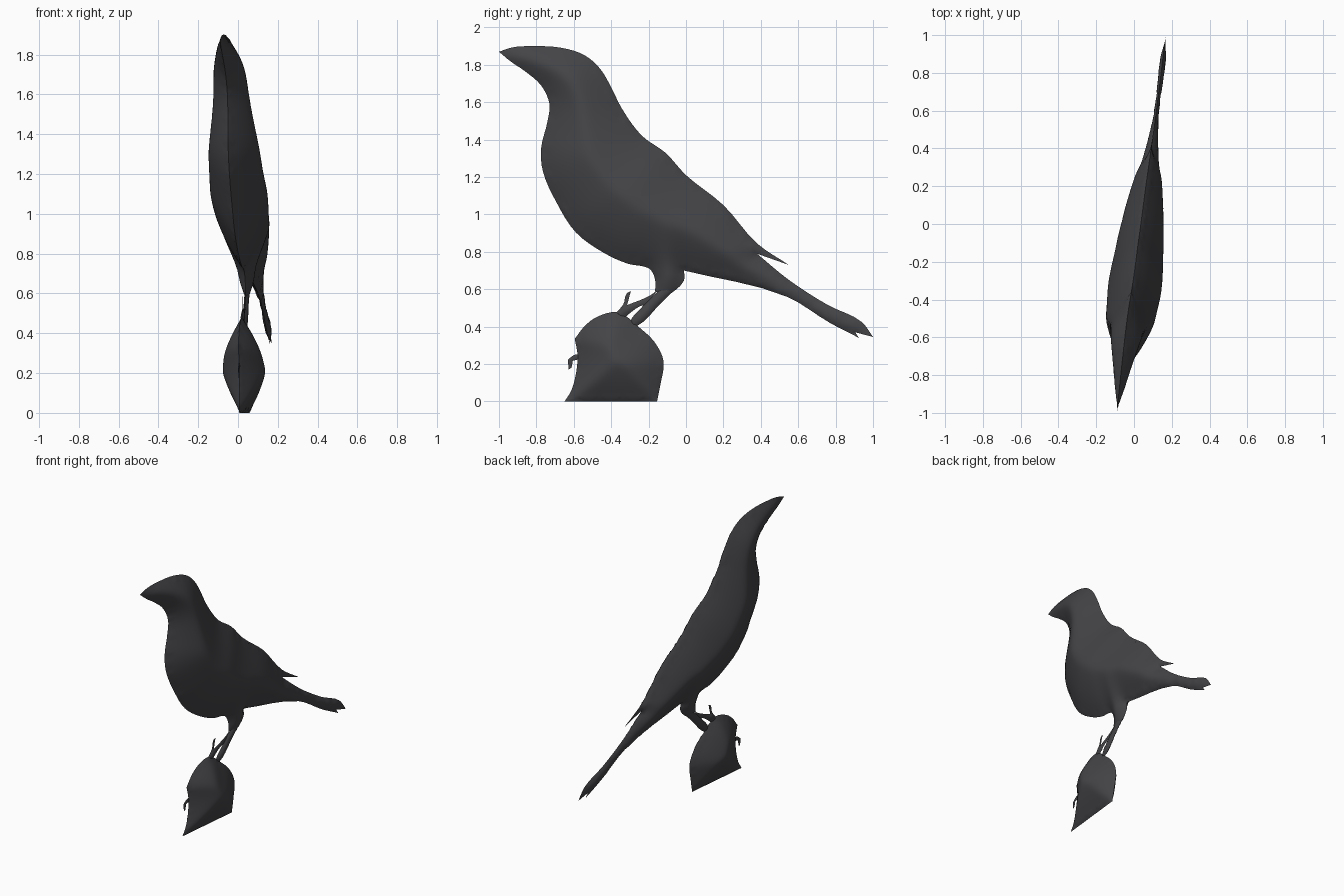
import bpy, bmesh, math
from mathutils import Vector
from mathutils.geometry import delaunay_2d_cdt, intersect_point_line

if "Cube" in bpy.data.objects:
    bpy.data.objects.remove(bpy.data.objects["Cube"])

mat = bpy.data.materials.new("charcoal")
mat.diffuse_color = (0.058, 0.058, 0.064, 1)
mat.use_nodes = True
mat.node_tree.nodes["Principled BSDF"].inputs["Base Color"].default_value = mat.diffuse_color
mat.roughness = 0.8

SLOPE_Y, SLOPE_Z, SHIFT = 0.1055, -0.032, 0.075   # the figure's slightly turned mid plane
NORMAL = Vector((1, -SLOPE_Y, -SLOPE_Z)).normalized()


def smooth_outline(pts, div):
    """Rounded closed outline that keeps strong corners sharp."""
    p = [Vector(q) for q in pts]
    n = len(p)
    tang = []
    for i in range(n):
        a, b = p[i] - p[i - 1], p[(i + 1) % n] - p[i]
        tang.append(None if a.angle(b) > math.radians(48) else (a.normalized() + b.normalized()).normalized())
    out = []
    for i in range(n):
        j = (i + 1) % n
        s = p[j] - p[i]
        t0 = tang[i] * s.length if tang[i] else s
        t1 = tang[j] * s.length if tang[j] else s
        for k in range(div):
            t = k / div
            out.append(p[i] * (2*t**3 - 3*t*t + 1) + t0 * (t**3 - 2*t*t + t)
                       + p[j] * (3*t*t - 2*t**3) + t1 * (t**3 - t*t))
    return out


def inside(q, loop):
    hit = False
    for i, a in enumerate(loop):
        b = loop[i - 1]
        if (a.y > q.y) != (b.y > q.y) and q.x < (b.x - a.x) * (q.y - a.y) / (b.y - a.y) + a.x:
            hit = not hit
    return hit


def edge_distance(q, loop):
    best = 9
    for i, a in enumerate(loop):
        b = loop[i - 1]
        s = b - a
        t = max(0, min(1, (q - a).dot(s) / max(s.length_squared, 1e-12)))
        best = min(best, (q - a - s * t).length_squared)
    return math.sqrt(best)


def inflate(name, pts, step, div=4):
    """Puff a (y, z) silhouette up into a lens-like cushion."""
    loop = smooth_outline(pts, div)
    n = len(loop)
    verts = list(loop)
    y0, y1 = min(v.x for v in loop), max(v.x for v in loop)
    z0, z1 = min(v.y for v in loop), max(v.y for v in loop)
    for r in range(int((z1 - z0) / (step * 0.866)) + 1):
        for c in range(int((y1 - y0) / step) + 2):
            q = Vector((y0 + (c + 0.5 * (r % 2)) * step, z0 + r * step * 0.866))
            if inside(q, loop) and edge_distance(q, loop) > step * 0.4:
                verts.append(q)
    edges = [(i, (i + 1) % n) for i in range(n)]
    co, _, tris, *_ = delaunay_2d_cdt(verts, edges, [], 1, 1e-6)
    dist = [edge_distance(q, loop) for q in co]
    rim = [d < 1e-4 for d in dist]
    near = [set() for _ in co]
    for t in tris:
        for i in t:
            near[i].update(t)
    h = [0 if e else 0.245 * (1 - math.exp(-d / 0.34)) for d, e in zip(dist, rim)]
    for _ in range(5):
        h = [0 if rim[i] or not near[i] else sum(h[k] for k in near[i]) / len(near[i]) * 0.6 + h[i] * 0.4
             for i in range(len(co))]
    bm = bmesh.new()
    mid = [Vector((SHIFT + SLOPE_Y * q.x + SLOPE_Z * q.y, q.x, q.y)) for q in co]
    right = [bm.verts.new(m + NORMAL * d) for m, d in zip(mid, h)]
    left = [v if e else bm.verts.new(m - NORMAL * d) for v, m, d, e in zip(right, mid, h, rim)]
    for t in tris:
        bm.faces.new([right[i] for i in t])
        if not all(rim[i] for i in t):
            bm.faces.new([left[i] for i in reversed(t)])
    bmesh.ops.delete(bm, geom=[v for v in bm.verts if not v.link_faces], context='VERTS')
    me = bpy.data.meshes.new(name)
    bm.to_mesh(me)
    bm.free()
    me.materials.append(mat)
    ob = bpy.data.objects.new(name, me)
    bpy.context.collection.objects.link(ob)
    bpy.ops.object.select_all(action='DESELECT')
    ob.select_set(True)
    bpy.context.view_layer.objects.active = ob
    bpy.ops.object.shade_smooth_by_angle(angle=math.radians(50))


# bird: beak, head, back, wing tip, tail, thigh, belly, breast
inflate("bird_body", [
    (-1, 1.87), (-0.93, 1.893), (-0.83, 1.90), (-0.66, 1.89), (-0.54, 1.85), (-0.46, 1.78),
    (-0.405, 1.69), (-0.345, 1.57), (-0.235, 1.42), (-0.11, 1.33), (0, 1.21), (0.2, 1.05),
    (0.38, 0.845), (0.55, 0.73), (0.38, 0.79), (0.55, 0.65), (0.76, 0.515), (0.94, 0.425),
    (1, 0.345), (0.905, 0.37), (0.925, 0.34), (0.77, 0.42), (0.54, 0.56), (-0.01, 0.70),
    (-0.012, 0.645), (-0.11, 0.555), (-0.165, 0.59), (-0.165, 0.65), (-0.19, 0.705),
    (-0.22, 0.72), (-0.305, 0.735), (-0.44, 0.795), (-0.59, 0.905), (-0.69, 1.06),
    (-0.765, 1.23), (-0.775, 1.35), (-0.74, 1.50), (-0.73, 1.59), (-0.775, 1.69),
    (-0.86, 1.765), (-0.94, 1.82)], 0.023)

# shin running down to the rock, with a forked front toe
inflate("leg_shin", [(-0.10, 0.64), (-0.03, 0.63), (-0.14, 0.52), (-0.26, 0.405),
                     (-0.30, 0.40), (-0.295, 0.435), (-0.245, 0.495), (-0.165, 0.575)], 0.012)
inflate("front_toe", [(-0.15, 0.60), (-0.19, 0.568), (-0.315, 0.515), (-0.295, 0.59), (-0.317, 0.578),
                      (-0.335, 0.52), (-0.39, 0.46), (-0.34, 0.435), (-0.32, 0.455),
                      (-0.245, 0.51), (-0.21, 0.52)], 0.012)

# rock perch, with a small hooked claw on its front edge
inflate("rock", [(-0.65, 0), (-0.615, 0.055), (-0.59, 0.14), (-0.58, 0.25), (-0.595, 0.335),
                 (-0.54, 0.405), (-0.48, 0.45), (-0.37, 0.478), (-0.31, 0.448), (-0.26, 0.405),
                 (-0.17, 0.32), (-0.12, 0.215), (-0.137, 0.09), (-0.155, 0)], 0.018)
inflate("claw", [(-0.56, 0.255), (-0.60, 0.248), (-0.632, 0.222), (-0.627, 0.172),
                 (-0.612, 0.18), (-0.605, 0.218), (-0.56, 0.228)], 0.01, 3)
